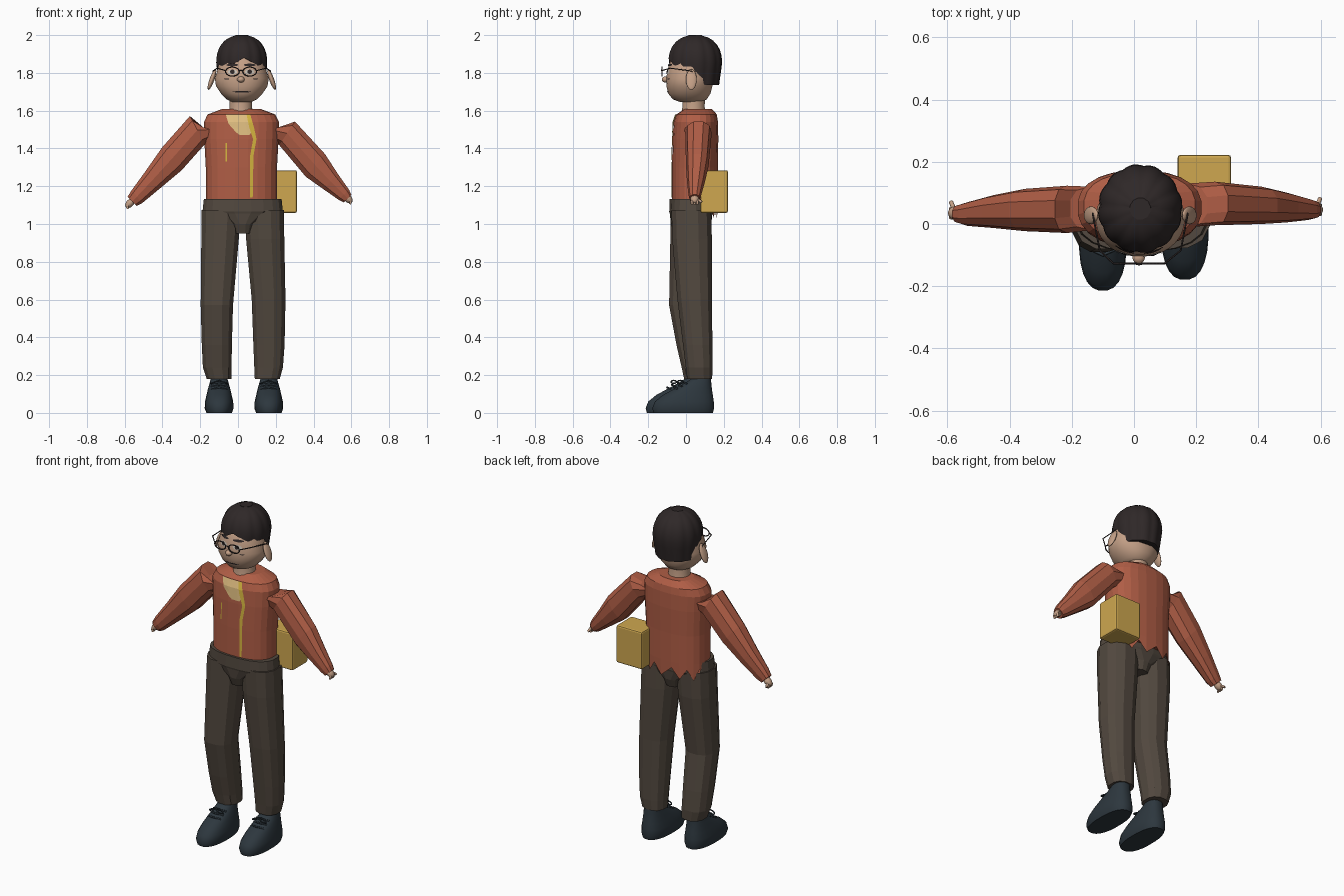
import bpy, bmesh, math
from math import sin, cos, pi, radians
from mathutils import Vector
from mathutils.bvhtree import BVHTree

if "Cube" in bpy.data.objects:
    bpy.data.objects.remove(bpy.data.objects["Cube"])


def material(name, r, g, b):
    m = bpy.data.materials.new(name)
    m.use_nodes = True
    m.diffuse_color = (r, g, b, 1)
    node = m.node_tree.nodes["Principled BSDF"]
    node.inputs["Base Color"].default_value = (r, g, b, 1)
    node.inputs["Roughness"].default_value = 0.8
    return m


RUST = material("rust sweater", 0.43, 0.11, 0.06)
BROWN = material("brown trousers", 0.085, 0.066, 0.05)
HAIR = material("dark hair", 0.028, 0.021, 0.021)
NAVY = material("slate shoes", 0.026, 0.038, 0.048)
SKIN = material("skin", 0.55, 0.35, 0.24)
GOLD = material("gold bag", 0.62, 0.39, 0.08)
CREAM = material("cream shirt", 0.75, 0.52, 0.22)
YELLOW = material("yellow trim", 0.66, 0.46, 0.05)
WHITE = material("eye white", 0.6, 0.55, 0.48)


def finish(name, bm, mat, smooth=None):
    bmesh.ops.recalc_face_normals(bm, faces=bm.faces)
    me = bpy.data.meshes.new(name)
    bm.to_mesh(me)
    bm.free()
    me.materials.append(mat)
    if smooth:
        me.shade_smooth()
        me.set_sharp_from_angle(angle=radians(smooth))
    ob = bpy.data.objects.new(name, me)
    bpy.context.collection.objects.link(ob)
    return ob


def ring(cx, cy, z, rx, ry, n=12, tilt=0, power=2.4):
    """Rounded cross-section, tilted about the y axis."""
    pts = []
    for i in range(n):
        a = 2 * pi * (i + 0.5) / n
        u = math.copysign(abs(cos(a)) ** (2 / power), cos(a)) * rx
        v = math.copysign(abs(sin(a)) ** (2 / power), sin(a)) * ry
        pts.append(Vector((cx + u * cos(tilt), cy + v, z + u * sin(tilt))))
    return pts


def loft(name, rings, mat, smooth=None):
    bm = bmesh.new()
    rows = [[bm.verts.new(p) for p in r] for r in rings]
    n = len(rows[0])
    for a, b in zip(rows, rows[1:]):
        for i in range(n):
            j = (i + 1) % n
            bm.faces.new((a[i], a[j], b[j], b[i]))
    bm.faces.new(rows[0])
    bm.faces.new(rows[-1])
    return finish(name, bm, mat, smooth)


def tube(name, pts, radius, mat, closed=False):
    cu = bpy.data.curves.new(name, "CURVE")
    cu.dimensions = "3D"
    cu.bevel_depth = radius
    cu.bevel_resolution = 1
    cu.use_fill_caps = True
    sp = cu.splines.new("POLY")
    sp.points.add(len(pts) - 1)
    for p, q in zip(sp.points, pts):
        p.co = (*q, 1)
    sp.use_cyclic_u = closed
    cu.materials.append(mat)
    ob = bpy.data.objects.new(name, cu)
    bpy.context.collection.objects.link(ob)
    return ob


def ball(name, loc, size, mat, rot=(0, 0, 0)):
    bm = bmesh.new()
    bmesh.ops.create_uvsphere(bm, u_segments=16, v_segments=10, radius=1)
    ob = finish(name, bm, mat, 60)
    ob.location, ob.scale, ob.rotation_euler = loc, size, rot
    return ob


def decal(name, target, rows, mat, lift=0.004, across=4, along=5):
    """Thin strip of (left x, right x, z) rows draped on the front of a part."""
    me = target.data
    tree = BVHTree.FromPolygons([v.co for v in me.vertices], [tuple(p.vertices) for p in me.polygons])
    fine = [Vector(rows[0])]
    for a, b in zip(rows, rows[1:]):
        fine += [Vector(a).lerp(Vector(b), k / along) for k in range(1, along + 1)]
    bm = bmesh.new()
    grid = []
    for l, r, z in fine:
        line = []
        for k in range(across + 1):
            x = l + (r - l) * k / across
            hit = tree.ray_cast(Vector((x, -1, z)), Vector((0, 1, 0)))[0]
            line.append(bm.verts.new((x, (hit.y if hit else 0) - lift, z)))
        grid.append(line)
    for a, b in zip(grid, grid[1:]):
        for k in range(across):
            bm.faces.new((a[k], a[k + 1], b[k + 1], b[k]))
    ob = finish(name, bm, mat)
    if sum(p.normal.y for p in ob.data.polygons) > 0:
        ob.data.flip_normals()
    return ob


def oval(cx, cz, rx, rz):
    return [(cx - rx * cos(t), cx + rx * cos(t), cz + rz * sin(t))
            for t in (radians(d) for d in range(-84, 85, 28))]


# Sweater body with a jagged hem hanging over the back of the trousers
hem = ring(0.015, 0.047, 1.1, 0.188, 0.121, 24)
for i, p in enumerate(hem):
    if p.y > 0.07:
        p.z = 1.035 if i % 2 else 1.095
body = [(1.13, 0.047, 0.19, 0.122), (1.3, 0.047, 0.19, 0.122), (1.45, 0.05, 0.198, 0.122),
        (1.54, 0.052, 0.2, 0.118), (1.58, 0.056, 0.18, 0.108), (1.61, 0.065, 0.1, 0.072)]
torso = loft("sweater_body", [hem] + [ring(0.018, cy, z, rx, ry, 24) for z, cy, rx, ry in body], RUST)

# Shirt patch, zip and pocket trim
decal("shirt_patch", torso, [(-0.065, 0.06, 1.58), (-0.05, 0.07, 1.53), (-0.01, 0.07, 1.485), (0.01, 0.06, 1.47)], CREAM)
decal("zip", torso, [(0.045, 0.065, 1.58), (0.06, 0.085, 1.51), (0.08, 0.098, 1.45),
                     (0.064, 0.082, 1.36), (0.064, 0.078, 1.14)], YELLOW, 0.006)
decal("pocket_trim", torso, [(-0.066, -0.059, 1.43), (-0.066, -0.059, 1.33)], YELLOW)

# Sleeves: x, y, z, in-plane radius, depth radius, tilt in degrees
sleeves = {
    "right_sleeve": [(-0.14, 0.05, 1.5, 0.07, 0.07, -15), (-0.215, 0.047, 1.497, 0.088, 0.076, -62),
                     (-0.35, 0.045, 1.345, 0.083, 0.068, -50), (-0.45, 0.04, 1.235, 0.062, 0.053, -48),
                     (-0.535, 0.032, 1.145, 0.046, 0.038, -52), (-0.56, 0.032, 1.12, 0.036, 0.03, -45)],
    "left_sleeve": [(0.17, 0.06, 1.5, 0.07, 0.07, 15), (0.26, 0.066, 1.48, 0.078, 0.07, 56),
                    (0.41, 0.06, 1.31, 0.082, 0.06, 50), (0.49, 0.053, 1.225, 0.058, 0.048, 46),
                    (0.56, 0.047, 1.155, 0.04, 0.034, 44), (0.58, 0.046, 1.135, 0.03, 0.028, 45)]}
for name, rows in sleeves.items():
    loft(name, [ring(x, y, z, rx, ry, 10, radians(t)) for x, y, z, rx, ry, t in rows], RUST)

# Hands with curled fingers and a thumb
for side, s, x, y, z in (("right", -1, -0.572, 0.035, 1.11), ("left", 1, 0.582, 0.046, 1.135)):
    ball(side + "_palm", (x, y, z), (0.02, 0.022, 0.03), SKIN, (0, -s * pi / 4, 0))
    for k in range(3):
        fy = y + (k - 1) * 0.014
        tube(f"{side}_finger_{k + 1}", [(x, fy, z), (x + s * 0.016, fy, z - 0.016), (x + s * 0.01, fy, z - 0.03)], 0.007, SKIN)
    tube(side + "_thumb", [(x, y, z), (x + s * 0.012, y + 0.026, z - 0.01), (x + s * 0.016, y + 0.036, z - 0.02)], 0.007, SKIN)

# Trousers: seat, then legs with the right knee bent a little forward
seat = [(0.95, 0.055, 0.09), (1.0, 0.075, 0.108), (1.055, 0.19, 0.114), (1.065, 0.215, 0.117), (1.132, 0.208, 0.115)]
loft("trouser_seat", [ring(0.025, 0.027, z, rx, ry, 20) for z, rx, ry in seat], BROWN)
legs = {
    "right_leg": [(-0.1, 0.06, 0.18, 0.068, 0.072), (-0.11, 0.055, 0.24, 0.078, 0.08), (-0.112, 0.035, 0.36, 0.082, 0.088),
                  (-0.112, 0.0, 0.57, 0.088, 0.092), (-0.095, 0.022, 0.92, 0.102, 0.108), (-0.088, 0.025, 1.075, 0.107, 0.108)],
    "left_leg": [(0.155, 0.072, 0.18, 0.068, 0.068), (0.162, 0.07, 0.24, 0.078, 0.073), (0.164, 0.062, 0.36, 0.085, 0.08),
                 (0.162, 0.046, 0.6, 0.092, 0.094), (0.144, 0.032, 0.92, 0.104, 0.108), (0.138, 0.028, 1.075, 0.108, 0.108)]}
for name, rows in legs.items():
    loft(name, [ring(*row) for row in rows], BROWN)

# Shoes with ankle collars and laces
shoe = [(0, -0.05, 0.068, 0.158), (0.025, -0.05, 0.077, 0.165), (0.06, -0.044, 0.075, 0.157), (0.095, -0.025, 0.067, 0.133),
        (0.125, 0.0, 0.06, 0.103), (0.15, 0.022, 0.053, 0.078), (0.175, 0.042, 0.046, 0.056), (0.2, 0.05, 0.042, 0.045)]
for side, x, dy in (("right", -0.1, 0.0), ("left", 0.163, 0.035)):
    loft(side + "_shoe", [ring(x, cy + dy, z, rx, ry, 24) for z, cy, rx, ry in shoe], NAVY, 50)
    for k in range(3):
        y, z = dy - 0.1 + k * 0.025, 0.135 + k * 0.014
        tube(f"{side}_lace_{k + 1}", [(x - 0.042, y + 0.02, z - 0.01), (x, y, z), (x + 0.042, y + 0.02, z - 0.01)], 0.005, NAVY)
    for s in (-1, 1):
        loop = [(x + s * (0.022 - 0.022 * cos(t)), dy - 0.065 + 0.014 * sin(t), 0.172 - 0.008 * (1 - cos(t)))
                for t in (k * pi / 5 for k in range(10))]
        tube(f"{side}_bow_{'a' if s < 0 else 'b'}", loop, 0.004, NAVY, True)

# Bag at the left hip
bm = bmesh.new()
bmesh.ops.create_cube(bm, size=1)
bmesh.ops.scale(bm, vec=(0.172, 0.146, 0.225), verts=bm.verts)
bmesh.ops.bevel(bm, geom=bm.edges[:], offset=0.009, segments=2, affect="EDGES", profile=0.5)
bag = finish("bag", bm, GOLD)
bag.location = (0.226, 0.149, 1.172)

# Neck and head
loft("neck", [ring(0.015, 0.04, z, r, r, 16, 0, 2) for z, r in ((1.58, 0.068), (1.62, 0.06), (1.69, 0.062))], SKIN, 60)
skull = [(1.645, 0.025, 0.05, 0.055), (1.66, 0.02, 0.08, 0.09), (1.69, 0.018, 0.11, 0.112), (1.73, 0.018, 0.137, 0.122),
         (1.77, 0.018, 0.143, 0.123), (1.82, 0.022, 0.128, 0.12), (1.87, 0.035, 0.118, 0.115), (1.93, 0.045, 0.09, 0.085)]
head = loft("head", [ring(0.02, cy, z, rx, ry, 32, 0, 2.1) for z, cy, rx, ry in skull], SKIN, 60)

# Hair: ribbed cap, short over the face and long at the back
count, steps = 72, 10


def hair_ring(t, inset=1.0):
    pts = []
    for i in range(count):
        a = 2 * pi * i / count
        f = min(max((sin(a) + 0.15) / 0.4, 0), 1)
        fringe = 1.835 + 0.045 * max(0, 1 - abs(cos(a) - 0.1) / 0.6)
        low = fringe + (1.735 - fringe) * f * f * (3 - 2 * f)
        z = low + (2.0 - low) * sin(t * pi / 2)
        h = max(0, (z - 1.85) / 0.15)
        r = max(0.04, (1 - min(h, 1) ** 2.3)) ** (1 / 2.3)
        if z < 1.85:
            r = 1 - 1.0 * (1.85 - z)
        r *= inset * (0.965 + 0.04 * abs(sin(6 * a + 0.5)))
        pts.append(Vector((0.02 + 0.136 * r * cos(a), 0.049 + 0.143 * r * sin(a), z)))
    return pts


loft("hair", [hair_ring(0, 0.86)] + [hair_ring(k / steps) for k in range(steps + 1)], HAIR, 40)

# Ears, nose, eyes, brows, cheeks and glasses on both sides
ball("nose", (0.015, -0.108, 1.765), (0.02, 0.02, 0.016), SKIN)
for side, s in (("right", -1), ("left", 1)):
    ball(side + "_ear", (0.02 + s * 0.158, 0.028, 1.765), (0.013, 0.029, 0.058), SKIN, (0, -s * radians(20), 0))
    ex = 0.016 + s * 0.046
    decal(side + "_eye", head, oval(ex, 1.805, 0.026, 0.014), WHITE, 0.003, along=1)
    decal(side + "_pupil", head, oval(ex, 1.806, 0.012, 0.012), HAIR, 0.006, along=1)
    decal(side + "_brow", head, oval(ex, 1.842, 0.032, 0.007), HAIR, 0.005, along=1)
    decal(side + "_cheek_line", head, oval(0.016 + s * 0.076, 1.768, 0.014, 0.003), HAIR, 0.003, along=1)
    rim = [(ex + 0.036 * cos(t), -0.127, 1.807 + 0.024 * sin(t)) for t in (k * pi / 10 for k in range(20))]
    tube(side + "_rim", rim, 0.0035, HAIR, True)
    tube(side + "_temple", [(ex + s * 0.036, -0.127, 1.812), (0.02 + s * 0.13, -0.085, 1.825),
                            (0.02 + s * 0.152, 0.03, 1.81), (0.02 + s * 0.15, 0.05, 1.785)], 0.003, HAIR)
tube("glasses_bridge", [(0.006, -0.127, 1.81), (0.016, -0.13, 1.815), (0.026, -0.127, 1.81)], 0.0035, HAIR)
decal("mouth", head, oval(0.02, 1.7, 0.05, 0.004), HAIR, 0.003, along=1)
